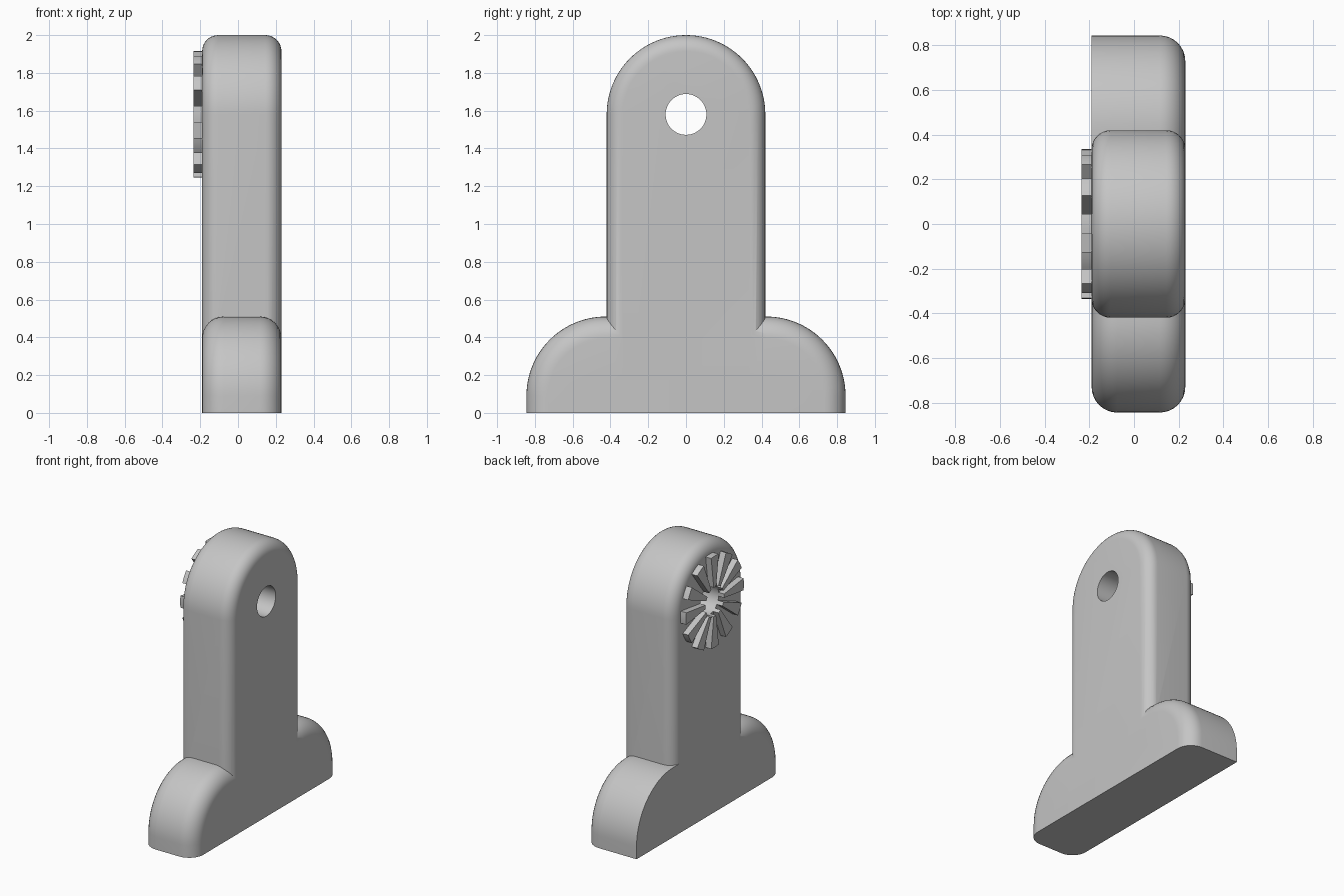
import bpy, bmesh, math

if "Cube" in bpy.data.objects:
    bpy.data.objects.remove(bpy.data.objects["Cube"])

X0, X1 = -0.19, 0.23      # body thickness
PIVOT = 1.58              # height of bore and arm arc

grey = bpy.data.materials.new("plain grey")
grey.diffuse_color = (0.56, 0.56, 0.56, 1)
grey.use_nodes = True
grey.node_tree.nodes["Principled BSDF"].inputs["Base Color"].default_value = grey.diffuse_color


def arc(cy, cz, r, a0, a1, n):
    """Points on an arc in the y-z plane, angles in degrees."""
    steps = [math.radians(a0 + (a1 - a0) * i / n) for i in range(n + 1)]
    return [(cy + r * math.cos(a), cz + r * math.sin(a)) for a in steps]


def add_slab(bm, profile, x0, x1):
    """Extrude a y-z profile along x."""
    low = [bm.verts.new((x0, y, z)) for y, z in profile]
    high = [bm.verts.new((x1, y, z)) for y, z in profile]
    bm.faces.new(low)
    bm.faces.new(high[::-1])
    n = len(profile)
    for i in range(n):
        j = (i + 1) % n
        bm.faces.new((low[j], low[i], high[i], high[j]))


def finish(name, bm):
    bmesh.ops.recalc_face_normals(bm, faces=bm.faces[:])
    mesh = bpy.data.meshes.new(name)
    bm.to_mesh(mesh)
    bm.free()
    mesh.materials.append(grey)
    ob = bpy.data.objects.new(name, mesh)
    bpy.context.collection.objects.link(ob)
    return ob


def slab(name, profile, x0=X0, x1=X1, radius=0, rim=None):
    """Slab whose cap edges are rounded wherever rim(edge centre) holds."""
    bm = bmesh.new()
    add_slab(bm, profile, x0, x1)
    bmesh.ops.recalc_face_normals(bm, faces=bm.faces[:])
    if rim:
        edges = [e for e in bm.edges
                 if abs(e.verts[0].co.x - e.verts[1].co.x) < 1e-5
                 and rim((e.verts[0].co + e.verts[1].co) / 2)]
        bmesh.ops.bevel(bm, geom=edges, offset=radius, segments=8,
                        profile=0.5, affect='EDGES', clamp_overlap=False)
    return finish(name, bm)


def activate(ob):
    bpy.ops.object.select_all(action='DESELECT')
    ob.select_set(True)
    bpy.context.view_layer.objects.active = ob


def combine(ob, other, operation):
    mod = ob.modifiers.new(operation.lower(), 'BOOLEAN')
    mod.operation, mod.solver, mod.object = operation, 'EXACT', other
    activate(ob)
    bpy.ops.object.modifier_apply(modifier=mod.name)
    bpy.data.objects.remove(other, do_unlink=True)


# Upright arm with a round top, rounded on both faces
arm_profile = [(-0.42, 0.2), (0.42, 0.2)] + arc(0, PIVOT, 0.42, 0, 180, 48)
body = slab("bracket_body", arm_profile, radius=0.085,
            rim=lambda c: c.z > 0.21)

# Foot halves: the rear one keeps a sharp edge on its left face
half = [(0, 0), (0.845, 0)] + arc(0.425, 0.09, 0.42, 0, 90, 24) + [(0, 0.51)]
front_foot = slab("front_foot", [(-y, z) for y, z in half], radius=0.115,
                  rim=lambda c: c.z > 0.01 and abs(c.y) > 0.01)
rear_foot = slab("rear_foot", half, radius=0.115,
                 rim=lambda c: c.z > 0.01 and abs(c.y) > 0.01 and c.x > 0)
combine(front_foot, rear_foot, 'UNION')
combine(body, front_foot, 'UNION')

# Through bore
bore = slab("bore", arc(0, PIVOT, 0.108, 0, 352.5, 47), -0.5, 0.5)
combine(body, bore, 'DIFFERENCE')

# Ring of twelve radial locking teeth on the left face
bm = bmesh.new()
for k in range(12):
    a = 30 * k
    tooth = (arc(0, PIVOT, 0.335, a - 7.5, a + 7.5, 4)
             + arc(0, PIVOT, 0.108, a + 7.5, a - 7.5, 2))
    add_slab(bm, tooth, -0.235, X0 + 0.005)
teeth = finish("locking_teeth", bm)

for ob in (body, teeth):
    activate(ob)
    bpy.ops.object.shade_smooth_by_angle(angle=math.radians(30))
